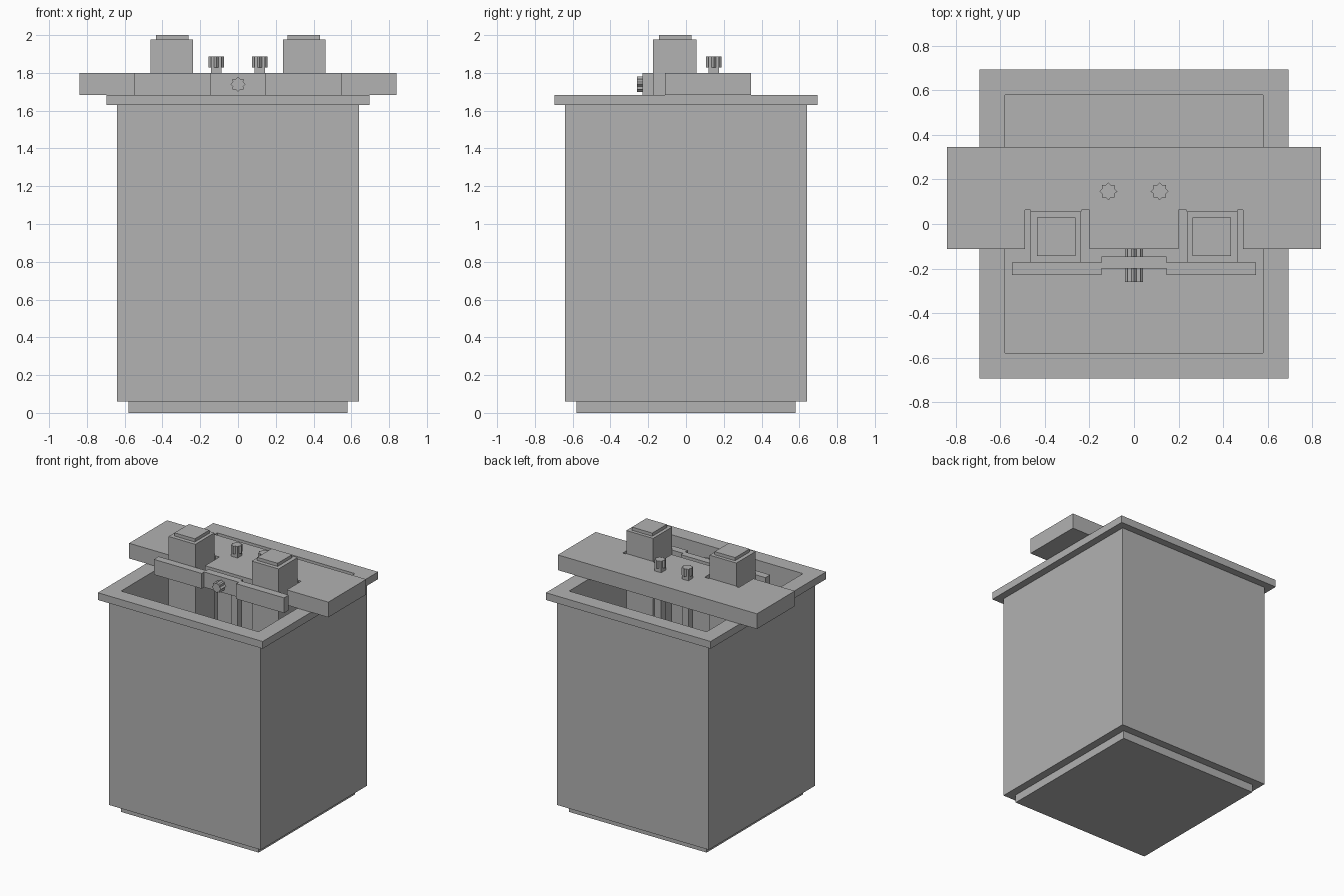
import bpy, bmesh, math
from mathutils import Matrix, Vector

if "Cube" in bpy.data.objects:
    bpy.data.objects.remove(bpy.data.objects["Cube"], do_unlink=True)

grey = bpy.data.materials.new("plain grey")
grey.use_nodes = True
grey.diffuse_color = (0.445, 0.445, 0.445, 1)
grey.node_tree.nodes["Principled BSDF"].inputs["Base Color"].default_value = grey.diffuse_color


def loft(name, rings, matrix=Matrix()):
    """Skin a stack of (outline, height) rings and cap both ends."""
    bm = bmesh.new()
    loops = [[bm.verts.new((x, y, z)) for x, y in outline] for outline, z in rings]
    for low, high in zip(loops, loops[1:]):
        for i in range(len(low)):
            j = (i + 1) % len(low)
            bm.faces.new((low[i], low[j], high[j], high[i]))
    bm.faces.new(loops[0][::-1])
    bm.faces.new(loops[-1])
    bmesh.ops.transform(bm, matrix=matrix, verts=bm.verts)
    bmesh.ops.recalc_face_normals(bm, faces=bm.faces)
    mesh = bpy.data.meshes.new(name)
    bm.to_mesh(mesh)
    bm.free()
    mesh.materials.append(grey)
    obj = bpy.data.objects.new(name, mesh)
    bpy.context.collection.objects.link(obj)
    return obj


def rect(w, d, x=0, y=0):
    return [(x - w, y - d), (x + w, y - d), (x + w, y + d), (x - w, y + d)]


def star(outer=0.04, inner=0.03, points=8):
    step = math.pi / points
    return [((inner if i % 2 else outer) * math.cos(i * step),
             (inner if i % 2 else outer) * math.sin(i * step)) for i in range(points * 2)]


def mirrored(half):
    """Complete a right-half outline, listed from front to back, across x = 0."""
    return half + [(-x, y) for x, y in reversed(half)]


BAR_LOW, BAR_TOP = 1.684, 1.80

# Open square tank with stepped foot, flange rim and deep cavity
tank_steps = [(0.58, 0), (0.58, 0.06), (0.64, 0.06), (0.64, 1.629),
              (0.695, 1.629), (0.695, BAR_LOW), (0.58, BAR_LOW), (0.58, 0.1)]
loft("tank", [(rect(s, s), z) for s, z in tank_steps])

# Cross bar with two notches holding the blocks
bar = mirrored([(0.2, -0.112), (0.2, 0.062), (0.235, 0.062), (0.235, 0.056),
                (0.465, 0.056), (0.465, 0.062), (0.49, 0.062), (0.49, -0.112),
                (0.84, -0.112), (0.84, 0.345)])
loft("cross_bar", [(bar, BAR_LOW), (bar, BAR_TOP)])

# Clamp strip whose middle is stepped back
clamp = mirrored([(0.146, -0.2), (0.146, -0.23), (0.549, -0.23), (0.549, -0.173),
                  (0.146, -0.173), (0.146, -0.146)])
loft("clamp_strip", [(clamp, BAR_LOW), (clamp, BAR_TOP)])

# Clamp screw, lying along y
loft("clamp_screw", [(star(), 0), (star(), 0.16)],
     Matrix.Translation((0, -0.1, 1.74)) @ Matrix.Rotation(math.pi / 2, 4, Vector((1, 0, 0))))

for side, s in (("left", 1), ("right", -1)):
    # Tall block with a smaller cap
    body = rect(0.113, 0.115, s * 0.351, -0.059)
    cap = rect(0.086, 0.087, s * 0.349, -0.057)
    loft(side + "_block", [(body, 0.2), (body, 1.976), (cap, 1.976), (cap, 2.0)])
    # Square post through the bar with a fluted knob
    post = rect(0.028, 0.028, s * 0.115, 0.147)
    loft(side + "_post", [(post, 0.2), (post, 1.83)])
    loft(side + "_knob", [(star(), 1.828), (star(), 1.886)],
         Matrix.Translation((s * 0.115, 0.147, 0)))
